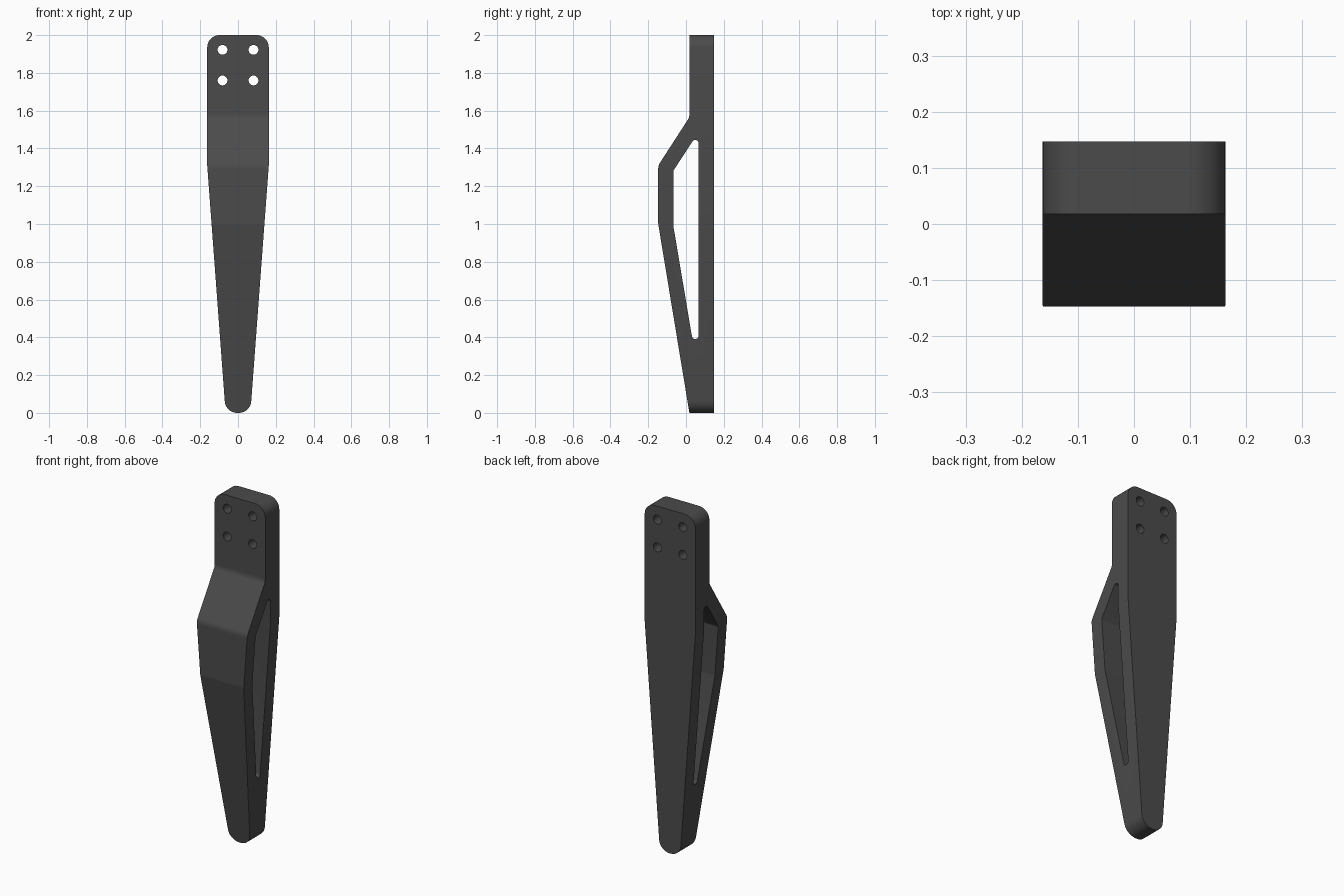
import bpy, bmesh, math
from mathutils import Vector

if "Cube" in bpy.data.objects:
    bpy.data.objects.remove(bpy.data.objects["Cube"])


def fillet(points, steps=10):
    """Round the corners of a polygon; each point is (u, v, radius)."""
    out, n = [], len(points)
    for i, (u, v, r) in enumerate(points):
        p = Vector((u, v))
        if r == 0:
            out.append(p)
            continue
        a = (Vector(points[i - 1][:2]) - p).normalized()
        b = (Vector(points[(i + 1) % n][:2]) - p).normalized()
        half = a.angle(b) / 2
        centre = p + (a + b).normalized() * r / math.sin(half)
        start = p + a * r / math.tan(half) - centre
        end = p + b * r / math.tan(half) - centre
        sweep = start.angle_signed(end)
        ang0 = math.atan2(start.y, start.x)
        for k in range(steps + 1):
            t = ang0 - sweep * k / steps
            out.append(centre + Vector((math.cos(t), math.sin(t))) * r)
    return out


def prism(name, outline, axis, depth):
    """Extrude an outline to both sides along x (outline y,z) or y (outline x,z)."""
    bm = bmesh.new()
    place = (lambda p, d: (d, p[0], p[1])) if axis == 'X' else (lambda p, d: (p[0], d, p[1]))
    lo = [bm.verts.new(place(p, -depth)) for p in outline]
    hi = [bm.verts.new(place(p, depth)) for p in outline]
    n = len(outline)
    bm.faces.new(lo)
    bm.faces.new(hi)
    for i in range(n):
        j = (i + 1) % n
        bm.faces.new((lo[i], lo[j], hi[j], hi[i]))
    bmesh.ops.recalc_face_normals(bm, faces=bm.faces)
    mesh = bpy.data.meshes.new(name)
    bm.to_mesh(mesh)
    bm.free()
    ob = bpy.data.objects.new(name, mesh)
    bpy.context.collection.objects.link(ob)
    return ob


def cut(target, tool, operation):
    """Apply a boolean and discard the tool."""
    mod = target.modifiers.new(operation, 'BOOLEAN')
    mod.object, mod.operation, mod.solver = tool, operation, 'EXACT'
    bpy.context.view_layer.objects.active = target
    bpy.ops.object.modifier_apply(modifier=mod.name)
    bpy.data.objects.remove(tool)


# Side profile with the bent handle bulge at the front
handle = prism("door_handle", fillet([
    (0.147, 0, 0), (0.147, 2, 0), (0.018, 2, 0), (0.018, 1.565, 0.05),
    (-0.147, 1.31, 0.06), (-0.147, 1.0, 0.06), (0.018, 0, 0)]), 'X', 0.3)

# Tapered front outline with rounded ends
half = [(0.0655, 0, 0.066), (0.163, 1.31, 0), (0.163, 2, 0.065)]
outline = half + [(-x, z, r) for x, z, r in reversed(half)]
cut(handle, prism("outline", fillet(outline), 'Y', 0.4), 'INTERSECT')

# Finger opening through the sides
cut(handle, prism("opening", fillet([
    (0.067, 0.194, 0.018), (0.067, 1.487, 0.018),
    (-0.067, 1.282, 0.02), (-0.067, 0.99, 0.03)]), 'X', 0.4), 'DIFFERENCE')

# Four screw holes
for x in (-0.082, 0.082):
    for z in (1.76, 1.922):
        ring = [(x + 0.026 * math.cos(t * math.tau / 32), z + 0.026 * math.sin(t * math.tau / 32))
                for t in range(32)]
        cut(handle, prism("screw_hole", ring, 'Y', 0.4), 'DIFFERENCE')

# Dark grey finish
grey = bpy.data.materials.new("dark_grey")
grey.diffuse_color = (0.07, 0.07, 0.07, 1)
grey.use_nodes = True
grey.node_tree.nodes["Principled BSDF"].inputs["Base Color"].default_value = grey.diffuse_color
handle.data.materials.clear()
handle.data.materials.append(grey)
for poly in handle.data.polygons:
    poly.material_index = 0
handle.select_set(True)
bpy.context.view_layer.objects.active = handle
bpy.ops.object.shade_smooth_by_angle(angle=math.radians(30))
